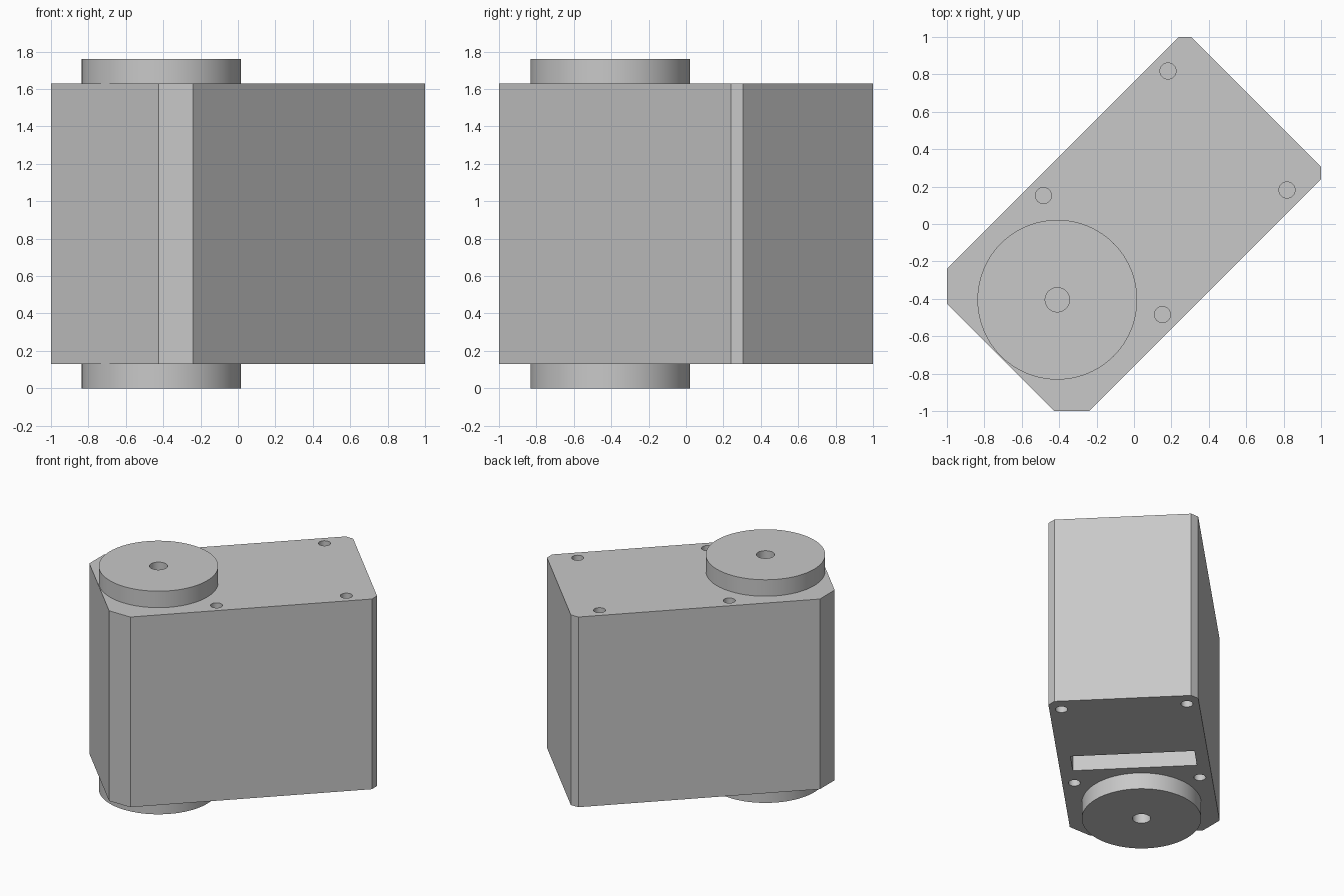
import bpy, bmesh, math
from mathutils import Matrix, Vector

cube = bpy.data.objects.get("Cube")
if cube:
    bpy.data.objects.remove(cube)

BOTTOM, TOP, HEIGHT = 0.13, 1.63, 1.76
DRUM_XY = (-0.41, -0.405)
TURN = Matrix.Rotation(math.radians(45), 4, 'Z')  # local x runs along the housing

grey = bpy.data.materials.new("housing grey")
grey.use_nodes = True
grey.diffuse_color = (0.58, 0.58, 0.58, 1)
grey.node_tree.nodes["Principled BSDF"].inputs["Base Color"].default_value = grey.diffuse_color


def make_object(name, bm):
    bmesh.ops.recalc_face_normals(bm, faces=bm.faces)
    mesh = bpy.data.meshes.new(name)
    bm.to_mesh(mesh)
    bm.free()
    mesh.materials.append(grey)
    obj = bpy.data.objects.new(name, mesh)
    bpy.context.collection.objects.link(obj)
    return obj


def prism(name, outline, z0, z1):
    bm = bmesh.new()
    face = bm.faces.new([bm.verts.new((x, y, z0)) for x, y in outline])
    new = bmesh.ops.extrude_face_region(bm, geom=[face])["geom"]
    bmesh.ops.translate(bm, vec=(0, 0, z1 - z0),
                        verts=[v for v in new if isinstance(v, bmesh.types.BMVert)])
    return make_object(name, bm)


def cylinder(name, xy, radius, z0, z1, sides):
    ring = [(xy[0] + radius * math.cos(math.tau * i / sides),
             xy[1] + radius * math.sin(math.tau * i / sides)) for i in range(sides)]
    return prism(name, ring, z0, z1)


def along(u, w):
    return (TURN @ Vector((u, w, 0))).xy


def cut(obj, cutter):
    cutter.hide_render = True
    mod = obj.modifiers.new("cut", 'BOOLEAN')
    mod.operation, mod.solver, mod.object = 'DIFFERENCE', 'EXACT', cutter
    bpy.context.view_layer.objects.active = obj
    bpy.ops.object.modifier_apply(modifier=mod.name)
    bpy.data.objects.remove(cutter)


def smooth(obj):
    bpy.ops.object.select_all(action='DESELECT')
    obj.select_set(True)
    bpy.context.view_layer.objects.active = obj
    bpy.ops.object.shade_smooth_by_angle(angle=math.radians(30))


# Housing: a diagonal box with clipped corners, symmetric across the diagonal
half = [(-1, -0.24), (0.24, 1), (0.305, 1)]
tail = [(-1, -0.425)]
outline = tail + half + [(y, x) for x, y in reversed(half)] + [(y, x) for x, y in tail]
housing = prism("housing", outline, BOTTOM, TOP)

# Blind screw holes near the corners on both ends
for w in (-0.45, 0.45):
    for u in (0.707, -0.235):
        cut(housing, cylinder("top_hole_cutter", along(u, w), 0.043, TOP - 0.2, TOP + 0.05, 32))
    for u in (0.803, -0.252):
        cut(housing, cylinder("bottom_hole_cutter", along(u, w), 0.043,
                              BOTTOM - 0.05, BOTTOM + 0.2, 32))

# Connector slot across the underside
slot = [along(u, w) for u, w in ((-0.075, -0.445), (0.13, -0.445), (0.13, 0.445), (-0.075, 0.445))]
cut(housing, prism("slot_cutter", slot, BOTTOM - 0.05, BOTTOM + 0.25))
smooth(housing)

# Round drums above and below, each with a centre hole
for name, z0, z1 in (("top_drum", TOP, HEIGHT), ("bottom_drum", 0, BOTTOM)):
    drum = cylinder(name, DRUM_XY, 0.427, z0, z1, 96)
    cut(drum, cylinder("centre_hole_cutter", DRUM_XY, 0.065, z0 - 0.05, z1 + 0.05, 40))
    smooth(drum)
